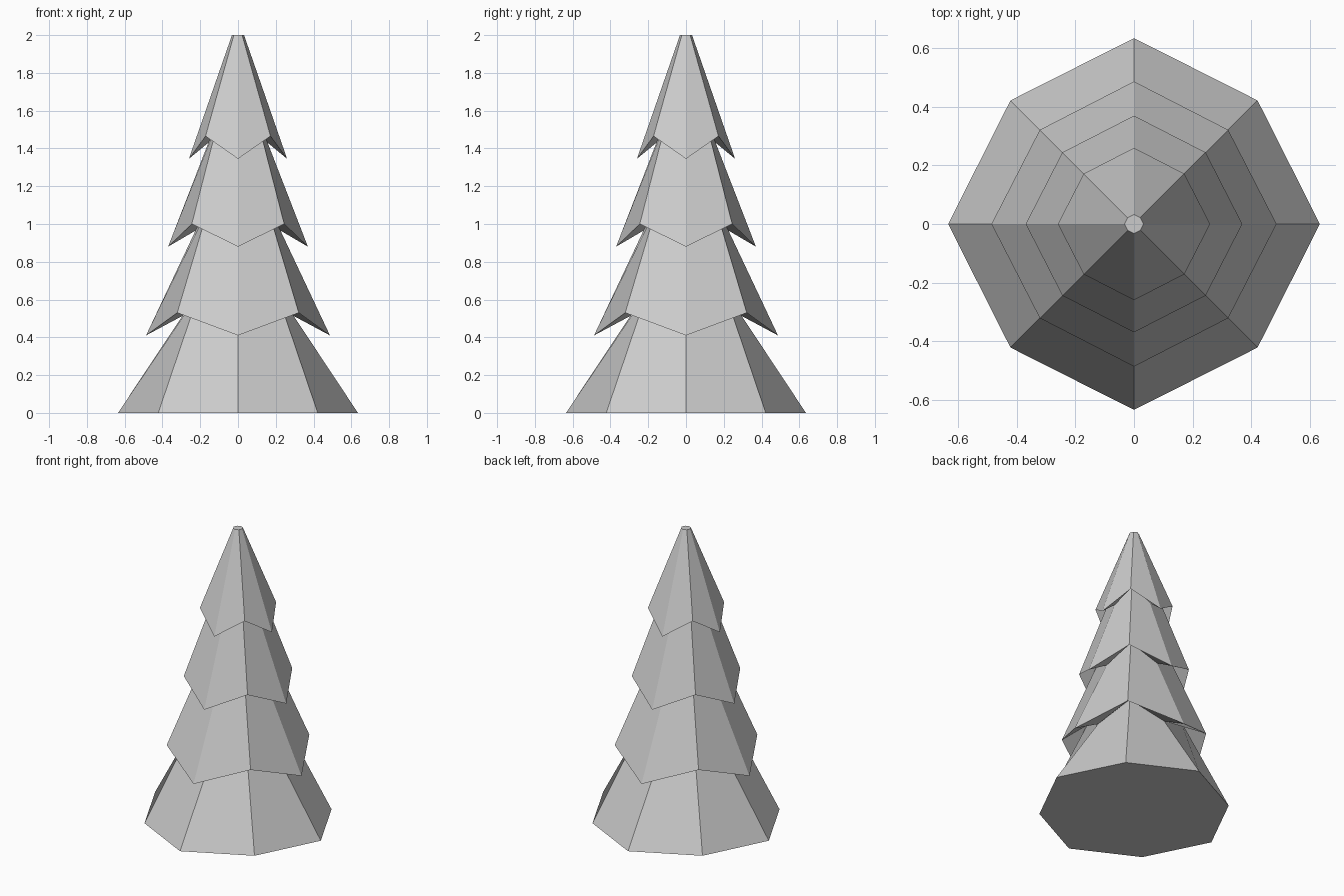
import bpy, bmesh
from math import sin, cos, pi

if "Cube" in bpy.data.objects:
    bpy.data.objects.remove(bpy.data.objects["Cube"])

# Ring profile from the ground up: (axis radius, axis z, corner radius, corner z)
# Axis points lie on x/y, corner points on the diagonals.
PROFILE = [
    (0.635, 0.00, 0.597, 0.00),    # base
    (0.295, 0.513, 0.295, 0.63),   # tuck under second tier
    (0.487, 0.41, 0.455, 0.53),    # second tier rim
    (0.225, 0.965, 0.222, 1.085),
    (0.37, 0.88, 0.346, 1.00),     # third tier rim
    (0.157, 1.43, 0.15, 1.54),
    (0.26, 1.345, 0.243, 1.465),   # top tier rim
    (0.032, 2.00, 0.031, 2.00),    # flat tip
]


def add_ring(bm, ra, za, rc, zc):
    ring = []
    for i in range(8):
        r, z = (ra, za) if i % 2 == 0 else (rc, zc)
        ring.append(bm.verts.new((r * cos(i * pi / 4), r * sin(i * pi / 4), z)))
    return ring


# Tiered conifer body with zigzag rims
bm = bmesh.new()
rings = [add_ring(bm, *p) for p in PROFILE]
for low, high in zip(rings, rings[1:]):
    for i in range(8):
        j = (i + 1) % 8
        bm.faces.new((low[i], low[j], high[j], high[i]))
bm.faces.new(rings[0][::-1])
bm.faces.new(rings[-1])
bmesh.ops.recalc_face_normals(bm, faces=bm.faces)

mesh = bpy.data.meshes.new("tree_foliage")
bm.to_mesh(mesh)
bm.free()
bpy.context.collection.objects.link(bpy.data.objects.new("tree_foliage", mesh))
